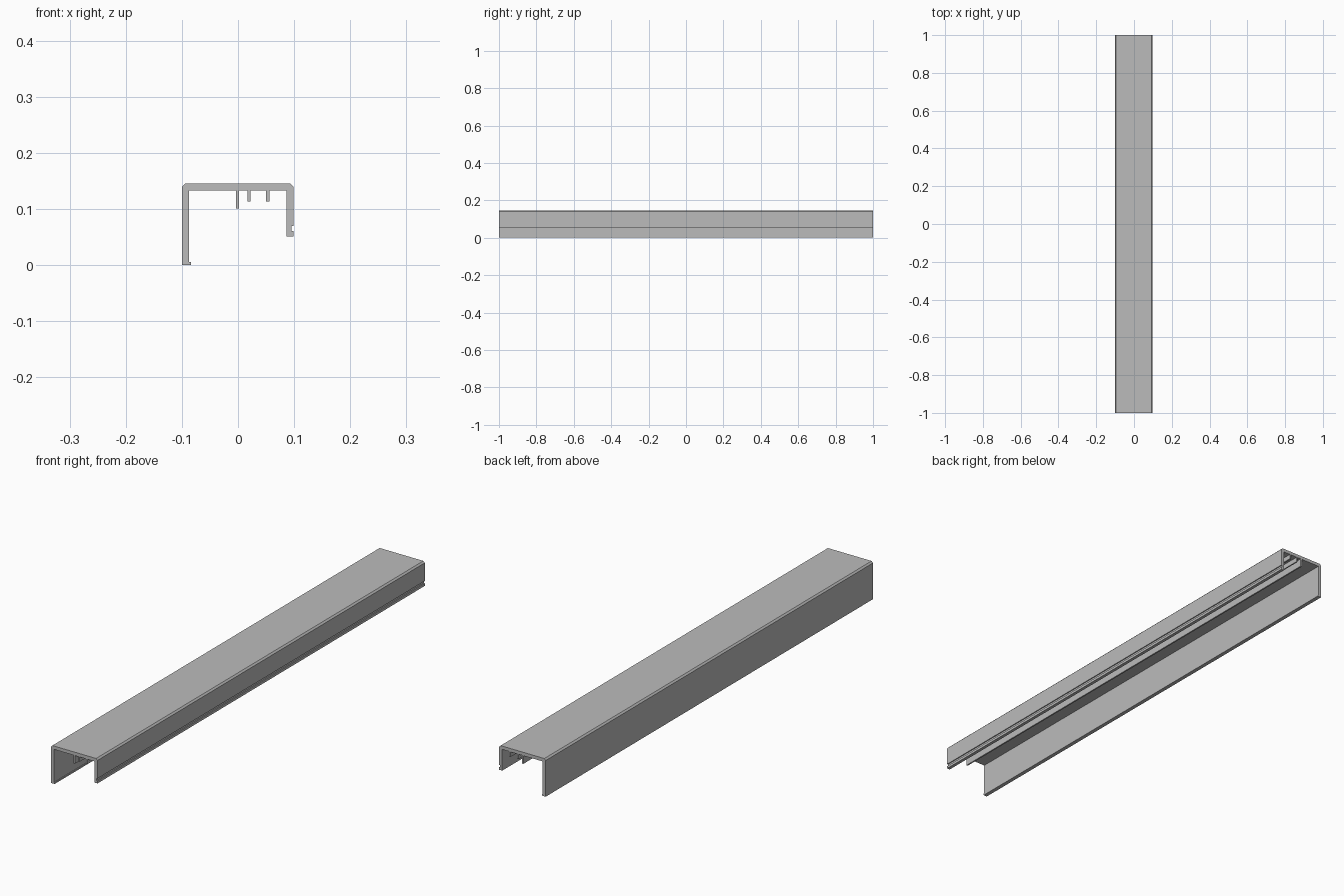
import bpy
import bmesh

# Remove the default object
cube = bpy.data.objects.get("Cube")
if cube:
    bpy.data.objects.remove(cube, do_unlink=True)

# Plain grey metal
metal = bpy.data.materials.new("grey_metal")
metal.use_nodes = True
colour = (0.5, 0.5, 0.5, 1)
metal.diffuse_color = colour
metal.node_tree.nodes["Principled BSDF"].inputs["Base Color"].default_value = colour

L, R = -0.1, 0.099          # outer faces of the side walls
TOP, UNDER = 0.146, 0.133   # roof plate
WALL, CH = 0.013, 0.006     # wall thickness, corner chamfer
HALF = 1.0                  # half length


def rib(x0, x1, z):
    """Outline of one rib hanging from the roof."""
    return [(x0, UNDER), (x0, z), (x1, z), (x1, UNDER)]


# Long wall with its inward foot lip
profile = [(L, TOP - CH), (L, 0), (-0.084, 0), (-0.084, 0.006),
           (L + WALL, 0.006), (L + WALL, UNDER)]
# Three ribs under the roof
profile += rib(-0.004, 0.002, 0.101) + rib(0.017, 0.022, 0.114) + rib(0.05, 0.056, 0.114)
# Short wall with a groove on its outer face
profile += [(R - WALL, UNDER), (R - WALL, 0.051), (R, 0.051), (R, 0.061),
            (R - 0.004, 0.061), (R - 0.004, 0.07), (R, 0.07), (R, TOP - CH)]
# Chamfered roof
profile += [(R - CH, TOP), (L + CH, TOP)]

# Extrude the outline along the length
bm = bmesh.new()
face = bm.faces.new([bm.verts.new((x, -HALF, z)) for x, z in profile])
result = bmesh.ops.extrude_face_region(bm, geom=[face], use_keep_orig=True)
moved = [v for v in result["geom"] if isinstance(v, bmesh.types.BMVert)]
bmesh.ops.translate(bm, verts=moved, vec=(0, 2 * HALF, 0))
bmesh.ops.recalc_face_normals(bm, faces=bm.faces)

mesh = bpy.data.meshes.new("channel_rail")
bm.to_mesh(mesh)
bm.free()
mesh.materials.append(metal)
rail = bpy.data.objects.new("channel_rail", mesh)
bpy.context.collection.objects.link(rail)
